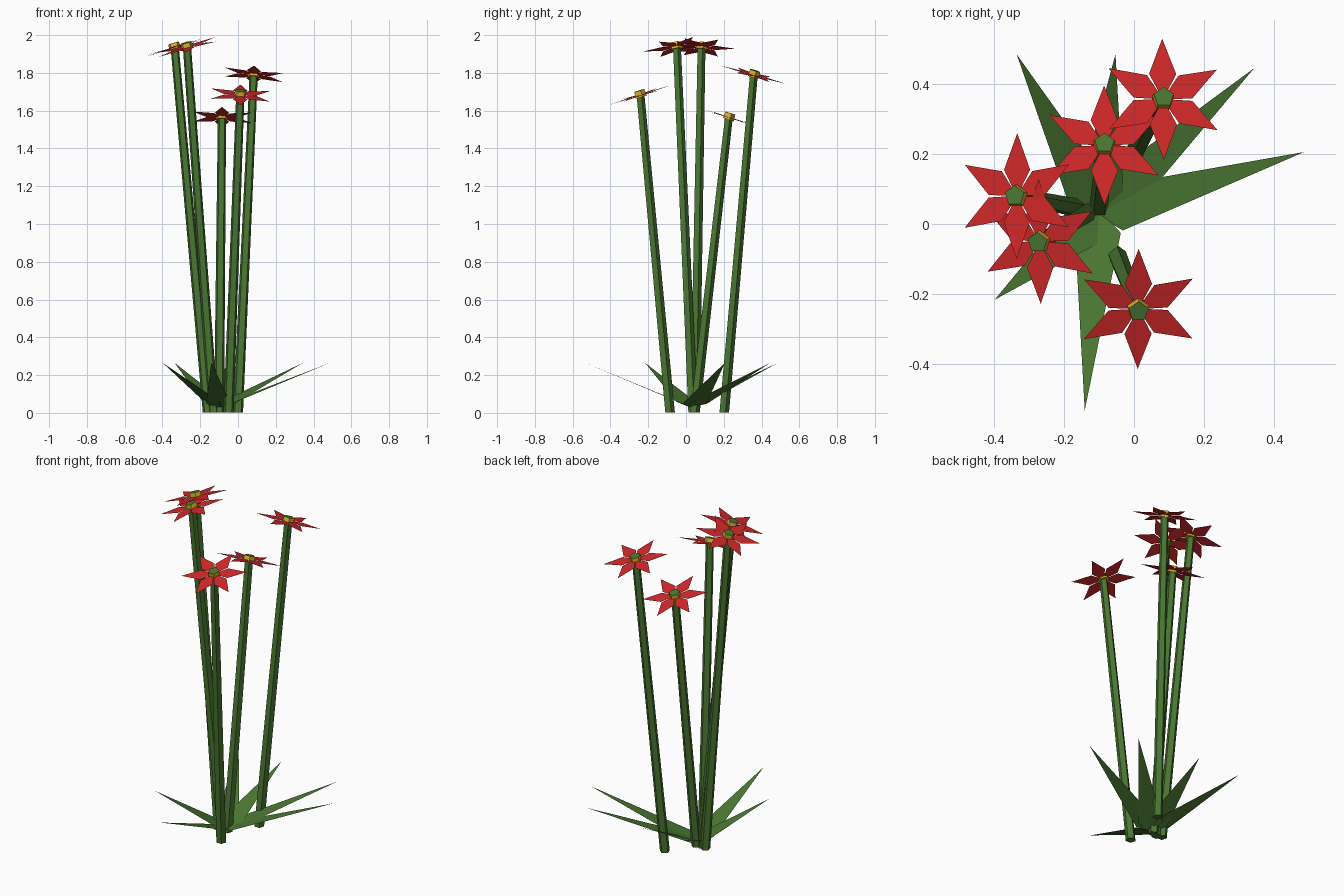
import bpy, bmesh, math
from mathutils import Vector, Matrix

if "Cube" in bpy.data.objects:
    bpy.data.objects.remove(bpy.data.objects["Cube"])


def material(name, rgb):
    m = bpy.data.materials.new(name)
    m.diffuse_color = (*rgb, 1)
    m.use_nodes = True
    m.node_tree.nodes["Principled BSDF"].inputs["Base Color"].default_value = m.diffuse_color
    return m


GREEN = material("leaf_green", (0.069, 0.18, 0.032))
RED = material("petal_red", (0.61, 0.02, 0.021))
YELLOW = material("pollen_yellow", (0.72, 0.44, 0.022))


def finish(name, bm, mats):
    mesh = bpy.data.meshes.new(name)
    bm.to_mesh(mesh)
    bm.free()
    for m in mats:
        mesh.materials.append(m)
    obj = bpy.data.objects.new(name, mesh)
    bpy.context.collection.objects.link(obj)
    return obj


def ring(bm, center, radius, sides=5):
    return [bm.verts.new(Vector(center) + radius * Vector(
        (math.sin(math.tau * i / sides), math.cos(math.tau * i / sides), 0)))
        for i in range(sides)]


def loft(bm, low, high):
    n = len(low)
    for i in range(n):
        j = (i + 1) % n
        bm.faces.new((low[j], low[i], high[i], high[j]))


# Five-sided leaning stem with closed ends
def stem(name, foot, head):
    bm = bmesh.new()
    low, high = ring(bm, foot, 0.028), ring(bm, head, 0.023)
    loft(bm, low, high)
    bm.faces.new(low)
    bm.faces.new(high[::-1])
    finish(name, bm, [GREEN])


# Six flat pointed petals, turned to face along the normal
def petals(name, frame):
    bm = bmesh.new()
    outline = [(-0.013, 0.024), (0.013, 0.024), (0.039, 0.075), (0, 0.18), (-0.039, 0.075)]
    for k in range(6):
        turn = Matrix.Rotation(k * math.pi / 3, 4, 'Z')
        bm.faces.new([bm.verts.new(turn @ Vector((x, y, 0))) for x, y in outline])
    finish(name, bm, [RED]).matrix_world = frame


# Yellow tapered disc with a green cap
def flower_center(name, frame):
    bm = bmesh.new()
    low, high = ring(bm, (0, 0, -0.012), 0.034), ring(bm, (0, 0, 0.024), 0.030)
    loft(bm, low, high)
    bm.faces.new(low)
    bm.faces.new(high[::-1]).material_index = 1
    finish(name, bm, [YELLOW, GREEN]).matrix_world = frame


# foot (x, y), flower centre (x, y, z), lean of the flower face (x, y)
flowers = [
    ((0.0, 0.20), (0.083, 0.357, 1.79), (0.10, 0.28)),
    ((-0.10, 0.045), (-0.085, 0.225, 1.565), (0.02, 0.32)),
    ((-0.16, 0.045), (-0.335, 0.08, 1.935), (-0.30, 0.04)),
    ((-0.13, 0.035), (-0.27, -0.05, 1.937), (-0.27, -0.14)),
    ((-0.05, -0.087), (0.012, -0.243, 1.683), (0.05, -0.32)),
]
for i, (foot, head, lean) in enumerate(flowers, 1):
    normal = Vector((*lean, 1))
    frame = Matrix.Translation(head) @ Vector((0, 0, 1)).rotation_difference(normal).to_matrix().to_4x4()
    stem(f"stem_{i}", (*foot, 0.003), head)
    petals(f"petals_{i}", frame)
    flower_center(f"flower_center_{i}", frame)

# Flat kite-shaped leaves rising from one point
base = Vector((-0.1, 0.03, 0.03))
tips = [(-0.336, 0.486), (-0.053, 0.486), (0.344, 0.446),
        (0.487, 0.206), (-0.141, -0.534), (-0.399, -0.217)]
for i, (x, y) in enumerate(tips, 1):
    tip = Vector((x, y, 0.265))
    along = tip - base
    side = Vector((-along.y, along.x, 0)).normalized()
    shoulder = base + along.normalized() * 0.055
    bm = bmesh.new()
    corners = (base - side * 0.012, shoulder - side * 0.066, tip,
               shoulder + side * 0.066, base + side * 0.012)
    bm.faces.new([bm.verts.new(c) for c in corners])
    finish(f"leaf_{i}", bm, [GREEN])
